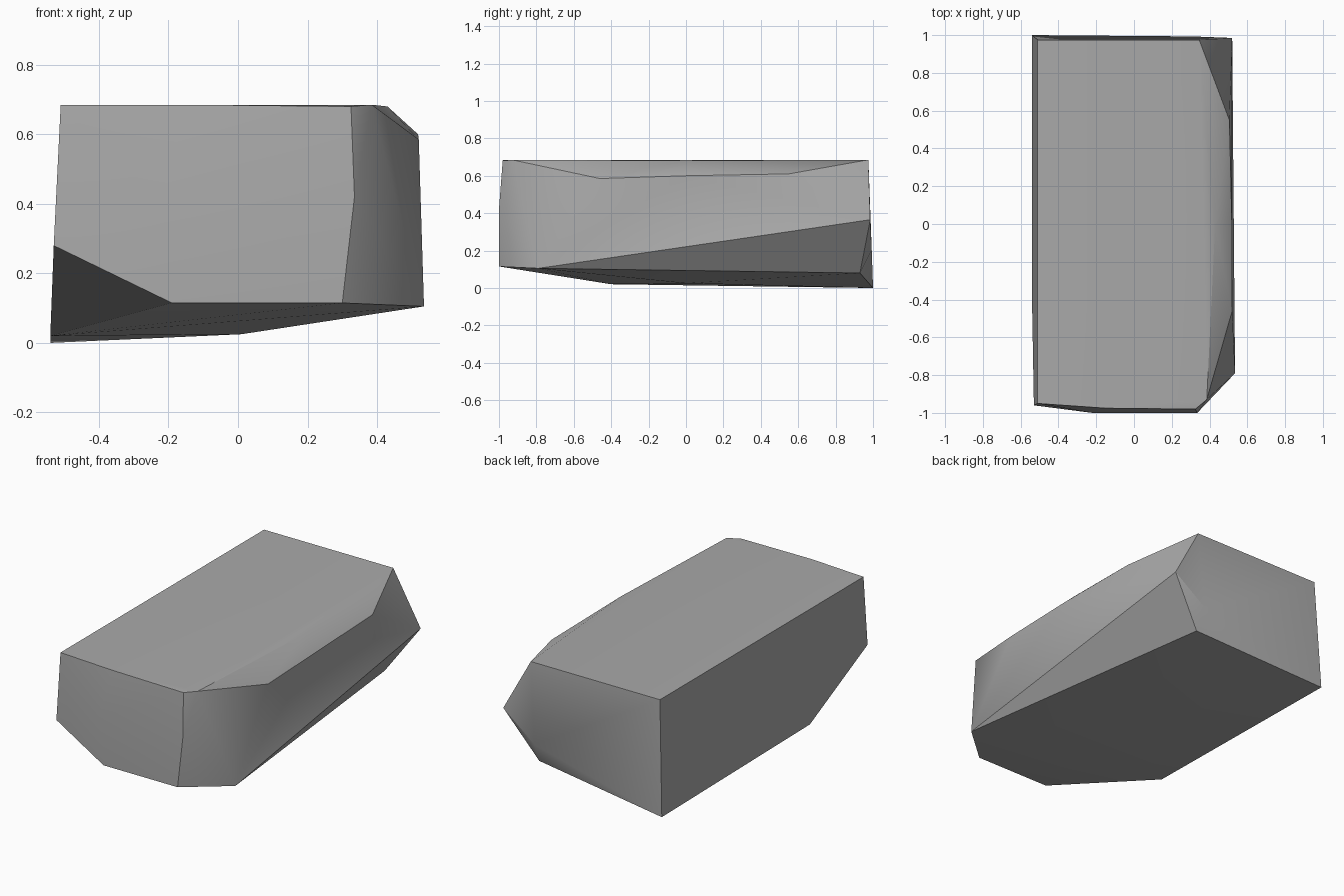
import bpy
import bmesh
import math

# Remove the default cube
default_cube = bpy.data.objects.get("Cube")
if default_cube:
    bpy.data.objects.remove(default_cube, do_unlink=True)


def make_material(name, colour):
    material = bpy.data.materials.new(name)
    material.use_nodes = True
    material.diffuse_color = colour
    shader = material.node_tree.nodes["Principled BSDF"]
    shader.inputs["Base Color"].default_value = colour
    shader.inputs["Roughness"].default_value = 0.9
    return material


def make_hull(name, corner_groups, material):
    """Wrap a tight convex skin around groups of corner points."""
    bm = bmesh.new()
    for group in corner_groups:
        for corner in group:
            bm.verts.new(corner)
    hull = bmesh.ops.convex_hull(bm, input=bm.verts[:])
    unused = {item for item in hull["geom_interior"] + hull["geom_unused"]
              if isinstance(item, bmesh.types.BMVert)}
    bmesh.ops.delete(bm, geom=list(unused), context="VERTS")
    bmesh.ops.recalc_face_normals(bm, faces=bm.faces[:])
    mesh = bpy.data.meshes.new(name)
    bm.to_mesh(mesh)
    bm.free()
    mesh.materials.append(material)
    obj = bpy.data.objects.new(name, mesh)
    bpy.context.collection.objects.link(obj)
    return obj


# Flat upper face of the boulder
top_rim = [(-.51, -.95, .685), (-.15, -.975, .685), (.325, -.98, .68),
           (.385, -.93, .685), (.43, 0, .68), (.345, .975, .685),
           (-.51, .975, .685)]

# Worn shoulder and lower edge of the long side
shoulder = [(.52, -.46, .585), (.518, 0, .6), (.505, .55, .61),
            (.535, -.79, .105), (.52, .985, .365)]

# Broken front end
front_end = [(-.53, -.96, .28), (-.22, -1, .4), (-.19, -1, .115),
             (.30, -1, .115), (.335, -1, .42)]

# Underside, rising toward the long side
underside = [(-.54, -.4, .02), (-.54, 1, 0), (.01, 0, .025),
             (.32, .93, .08), (.31, .993, .205)]

stone = make_material("grey stone", (.4, .4, .4, 1))
boulder = make_hull("boulder", [top_rim, shoulder, front_end, underside], stone)

# Soften shallow facets, keep the hard breaks sharp
bpy.ops.object.select_all(action="DESELECT")
boulder.select_set(True)
bpy.context.view_layer.objects.active = boulder
bpy.ops.object.shade_smooth_by_angle(angle=math.radians(30))
